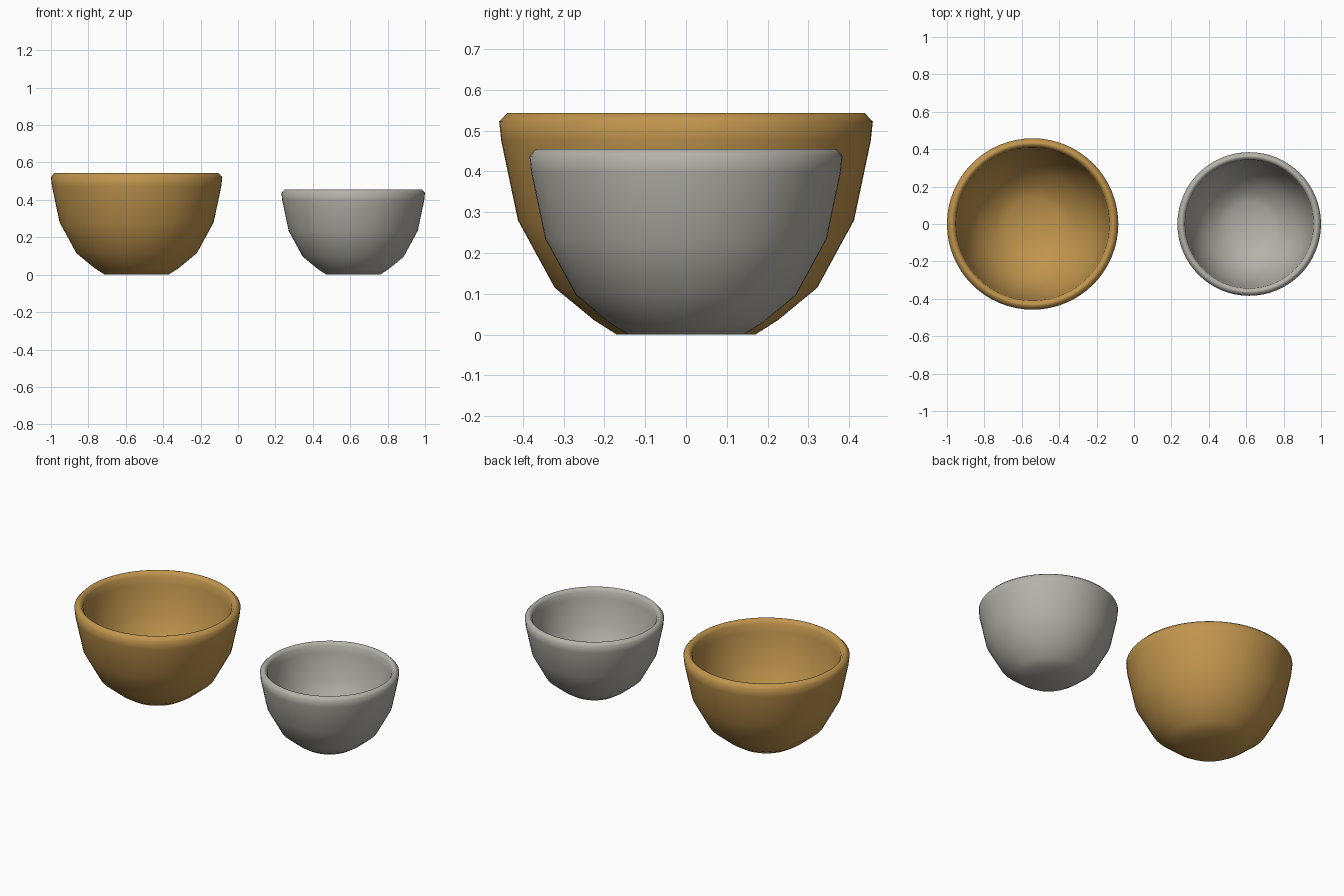
import bpy
import bmesh
import math
from mathutils import Matrix, Vector

cube = bpy.data.objects.get("Cube")
if cube:
    bpy.data.objects.remove(cube, do_unlink=True)

SEGMENTS = 64

# Bowl cross-section (radius, height): outside from the base up, over the lip, down the inside
PROFILE = [
    (0, 0), (0.17, 0), (0.225, 0.035), (0.322, 0.115), (0.412, 0.28),
    (0.453, 0.475), (0.458, 0.522), (0.438, 0.543), (0.425, 0.543),
    (0.41, 0.522), (0.405, 0.475), (0.368, 0.295), (0.288, 0.15),
    (0.2, 0.083), (0.14, 0.05), (0, 0.045),
]


def make_material(name, colour):
    mat = bpy.data.materials.new(name)
    mat.use_nodes = True
    mat.diffuse_color = colour
    mat.node_tree.nodes["Principled BSDF"].inputs["Base Color"].default_value = colour
    return mat


def make_bowl(name, x, scale, mat):
    """Turn the cross-section around the vertical axis."""
    bm = bmesh.new()
    verts = [bm.verts.new((r * scale, 0, z * scale)) for r, z in PROFILE]
    edges = [bm.edges.new(pair) for pair in zip(verts, verts[1:])]
    bmesh.ops.spin(bm, geom=verts + edges, cent=(0, 0, 0), axis=(0, 0, 1),
                   angle=math.tau, steps=SEGMENTS, use_merge=True)
    bmesh.ops.remove_doubles(bm, verts=bm.verts, dist=0.0001)
    bmesh.ops.recalc_face_normals(bm, faces=bm.faces)
    for face in bm.faces:
        face.smooth = True
    mesh = bpy.data.meshes.new(name)
    bm.to_mesh(mesh)
    bm.free()
    mesh.materials.append(mat)
    bowl = bpy.data.objects.new(name, mesh)
    bowl.location.x = x
    bpy.context.collection.objects.link(bowl)
    return bowl


# Large tan bowl and small grey bowl share one shape
tan = make_material("tan", (0.53, 0.30, 0.075, 1))
grey = make_material("warm_grey", (0.46, 0.45, 0.40, 1))
make_bowl("large_bowl", -0.542, 1.0, tan)
make_bowl("small_bowl", 0.616, 0.838, grey)
